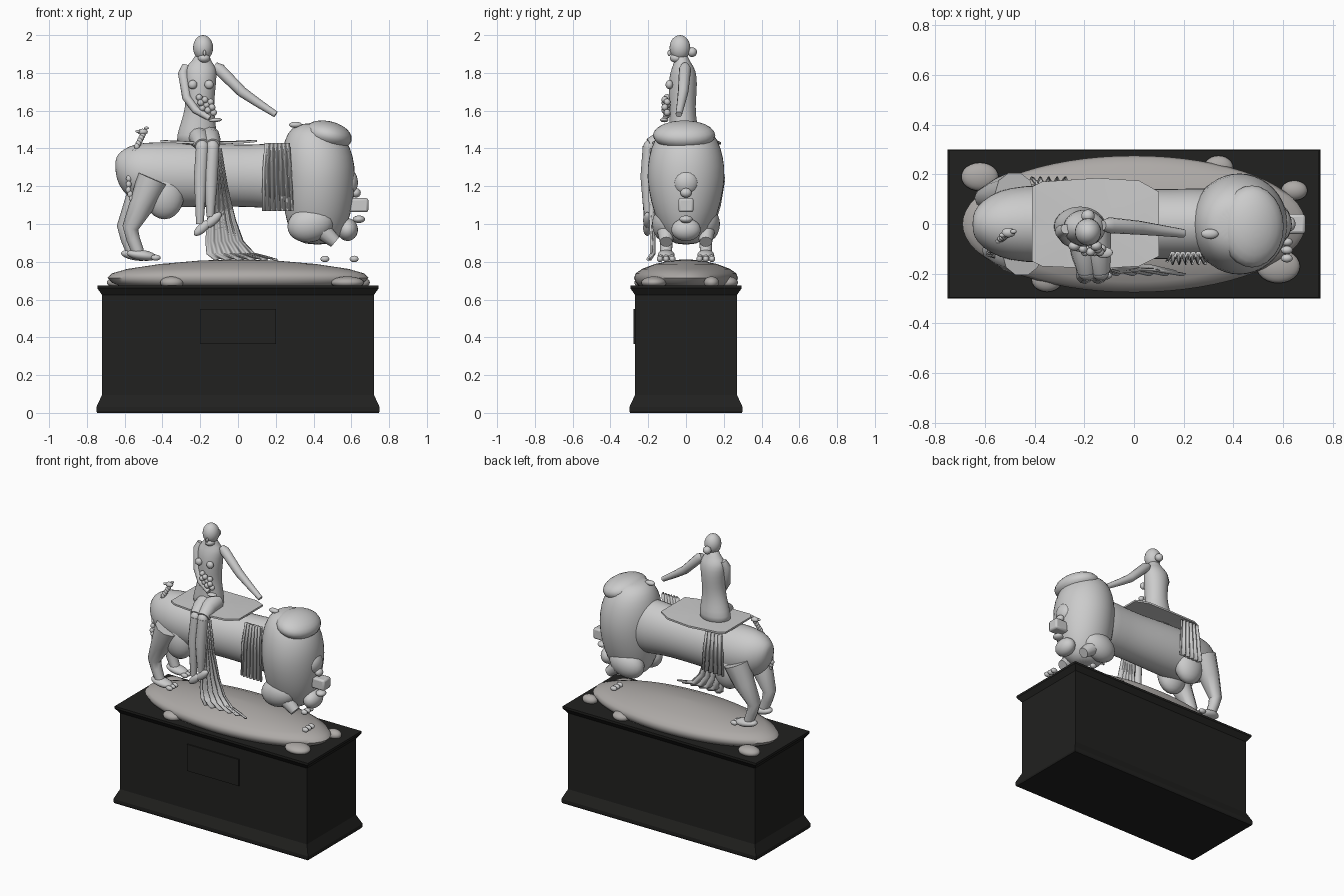
import bpy, bmesh, math
from mathutils import Vector, Matrix


def material(name, c):
    m = bpy.data.materials.new(name)
    m.diffuse_color = (*c, 1)
    return m


BLACK = material("black stone", (0.015, 0.015, 0.014))
EARTH = material("earth", (0.42, 0.40, 0.385))


def finish(name, bm, mat=None, angle=40, subsurf=0):
    bmesh.ops.recalc_face_normals(bm, faces=bm.faces)
    me = bpy.data.meshes.new(name)
    bm.to_mesh(me)
    bm.free()
    ob = bpy.data.objects.new(name, me)
    bpy.context.collection.objects.link(ob)
    if mat:
        me.materials.append(mat)
    bpy.ops.object.select_all(action='DESELECT')
    ob.select_set(True)
    bpy.context.view_layer.objects.active = ob
    bpy.ops.object.shade_smooth_by_angle(angle=math.radians(angle))
    if subsurf:
        ob.modifiers.new("smooth", 'SUBSURF').levels = subsurf
        ob.modifiers["smooth"].render_levels = subsurf
    return ob


def loft(name, rings, mat=None, angle=40, subsurf=0):
    bm = bmesh.new()
    vs = [[bm.verts.new(p) for p in r] for r in rings]
    n = len(vs[0])
    for a, b in zip(vs, vs[1:]):
        for i in range(n):
            bm.faces.new((a[i], a[(i + 1) % n], b[(i + 1) % n], b[i]))
    bm.faces.new(vs[0])
    bm.faces.new(vs[-1])
    return finish(name, bm, mat, angle, subsurf)


def ellipse(c, a, b, n):
    c, a, b = Vector(c), Vector(a), Vector(b)
    return [c + a * math.cos(t * math.tau / n) + b * math.sin(t * math.tau / n) for t in range(n)]


def ball(name, loc, r, tilt=0, mat=None, seg=24):
    bm = bmesh.new()
    m = Matrix.Translation(loc) @ Matrix.Rotation(math.radians(tilt), 4, 'Y') @ Matrix.Diagonal((*r, 1))
    bmesh.ops.create_uvsphere(bm, u_segments=seg, v_segments=seg // 2, radius=1, matrix=m)
    return finish(name, bm, mat, 60)


def tube(name, pts, radii, n=12):
    pts = [Vector(p) for p in pts]
    rings = []
    for i, p in enumerate(pts):
        t = (pts[min(i + 1, len(pts) - 1)] - pts[max(i - 1, 0)]).normalized()
        a = t.cross(Vector((0, 1, 0)) if abs(t.y) < 0.8 else Vector((1, 0, 0))).normalized()
        rings.append(ellipse(p, a * radii[i], t.cross(a) * radii[i], n))
    return loft(name, rings)


def pleats(name, rows, folds, depth):
    # each row: left x, right x, y, z
    bm = bmesh.new()
    n = folds * 6
    grid = [[bm.verts.new((l + (r - l) * i / n, y + depth * math.sin(i * math.tau / 6), z))
             for i in range(n + 1)] for l, r, y, z in rows]
    for a, b in zip(grid, grid[1:]):
        for i in range(n):
            bm.faces.new((a[i], a[i + 1], b[i + 1], b[i]))
    ob = finish(name, bm, angle=60)
    ob.modifiers.new("thickness", 'SOLIDIFY').thickness = 0.01


def box(name, loc, size, mat=None, bevel=0):
    bm = bmesh.new()
    bmesh.ops.create_cube(bm, size=1, matrix=Matrix.Translation(loc) @ Matrix.Diagonal((*size, 1)))
    ob = finish(name, bm, mat, 30)
    if bevel:
        b = ob.modifiers.new("bevel", 'BEVEL')
        b.width, b.segments = bevel, 2


# Plinth with flared foot and cap
prof = [(0.745, 0.295, 0), (0.75, 0.30, 0.01), (0.75, 0.30, 0.03), (0.72, 0.27, 0.095),
        (0.72, 0.27, 0.625), (0.745, 0.295, 0.66), (0.745, 0.295, 0.675)]
loft("plinth", [[(x, y, z), (-x, y, z), (-x, -y, z), (x, -y, z)] for x, y, z in prof], BLACK, 10)
box("plinth_panel", (0, -0.272, 0.457), (0.40, 0.012, 0.185), BLACK)

# Earth mound and rocks
mound = [(0.9, 0.67), (0.97, 0.69), (1, 0.715), (0.97, 0.738), (0.85, 0.762), (0.6, 0.788), (0.3, 0.806), (0.05, 0.813)]
loft("mound", [ellipse((0, 0, z), (0.69 * r, 0, 0), (0, 0.275 * r, 0), 64) for r, z in mound], EARTH, 60)
for x, y, a, b in [(-0.62, 0.19, 0.075, 0.057), (0.34, 0.225, 0.06, 0.05), (0.645, 0.135, 0.053, 0.04),
                   (0.58, -0.17, 0.088, 0.068), (-0.35, -0.225, 0.062, 0.048)]:
    ball("rock", (x, y, 0.69), (a, b, 0.032), 0, EARTH)

# Animal body: x, centre z, half width, half height
body = [(-0.65, 1.31, 0.03, 0.03), (-0.635, 1.29, 0.07, 0.085), (-0.58, 1.275, 0.12, 0.14),
        (-0.5, 1.27, 0.15, 0.165), (-0.38, 1.26, 0.16, 0.175), (-0.2, 1.26, 0.155, 0.172),
        (0, 1.255, 0.145, 0.165), (0.15, 1.255, 0.14, 0.17), (0.3, 1.25, 0.15, 0.19), (0.4, 1.25, 0.13, 0.17)]
loft("animal_body", [ellipse((x, 0, z), (0, w, 0), (0, 0, h), 20) for x, z, w, h in body], None, 60, 1)

# Mane and head
mane = [(0.89, 0.42, 0.06, 0.05), (0.92, 0.42, 0.12, 0.10), (1.0, 0.42, 0.165, 0.15), (1.12, 0.425, 0.19, 0.19),
        (1.25, 0.425, 0.2, 0.212), (1.36, 0.42, 0.195, 0.2), (1.45, 0.41, 0.165, 0.17), (1.51, 0.40, 0.12, 0.12),
        (1.535, 0.40, 0.06, 0.06)]
loft("mane", [ellipse((x, 0, z), (a, 0, 0), (0, b, 0), 20) for z, x, a, b in mane], None, 60, 1)
ball("brow", (0.475, -0.01, 1.47), (0.13, 0.165, 0.075), 12)
ball("face", (0.585, 0, 1.22), (0.05, 0.068, 0.07))
box("muzzle", (0.64, 0, 1.10), (0.10, 0.08, 0.075), None, 0.012)
ball("nose", (0.625, 0, 1.165), (0.025, 0.03, 0.025))
ball("lower_lip", (0.64, 0, 1.025), (0.033, 0.035, 0.02))
ball("chin", (0.58, 0, 0.97), (0.055, 0.078, 0.06))
ball("ear", (0.305, -0.04, 1.525), (0.035, 0.02, 0.016))

# Legs, mirrored on both sides
for s in (-1, 1):
    y = 0.105 * s
    ball("shoulder", (0.385, 0.1 * s, 1.0), (0.125, 0.08, 0.095), -15)
    tube("foreleg", [(0.36, y, 1.03), (0.44, y, 0.97), (0.515, y, 0.905)], [0.06, 0.05, 0.034])
    for i in (-1, 0, 1):
        ball("fore_toe", (0.615 if s < 0 else 0.46, y + 0.033 * i, 0.815), (0.024, 0.017, 0.017), 0, None, 12)
    dx = -0.03 if s > 0 else 0
    ball("haunch", (-0.39, 0.085 * s, 1.155), (0.105, 0.075, 0.13))
    tube("hind_leg", [(-0.45 + dx, y + 0.02 * s, 1.24), (-0.505 + dx, y + 0.015 * s, 1.11),
                      (-0.57 + dx, y, 0.98), (-0.555 + dx, y, 0.92), (-0.525 + dx, y, 0.84)],
         [0.085, 0.068, 0.043, 0.036, 0.032], 10)
    ball("hind_paw", (-0.51 + dx, y, 0.835), (0.08, 0.045, 0.028), 8)
    for i in (-1, 0, 1):
        ball("hind_toe", (-0.435 + dx, y + 0.03 * i, 0.822), (0.026, 0.016, 0.016), 0, None, 12)

# Beaded tail
tail = [Vector(p) for p in [(-0.545, -0.13, 1.09), (-0.58, -0.12, 1.18), (-0.575, -0.09, 1.3),
                            (-0.535, -0.06, 1.41), (-0.505, -0.04, 1.47)]]
for i in range(17):
    k = min(int(i / 4), 3)
    ball("tail_bead", tail[k].lerp(tail[k + 1], i / 4 - k), (0.015, 0.013, 0.018), 0, None, 12)
for x, y, z, r in [(-0.505, -0.035, 1.488, 0.028), (-0.485, -0.03, 1.508, 0.013), (-0.53, -0.045, 1.49, 0.013)]:
    ball("tail_tuft", (x, y, z), (r, r * 0.7, r * 0.6), 0, None, 12)

# Saddle blanket, sagging in the middle
outline = [(-0.41, 0.15), (-0.37, 0.17), (-0.15, 0.185), (0.02, 0.175), (0.1, 0.13),
           (0.1, -0.13), (0.02, -0.17), (-0.15, -0.18), (-0.37, -0.17), (-0.41, -0.15)]
bl = []
for k, up in [(0.02, -0.006), (0.5, -0.006), (1, -0.006), (1, 0.006), (0.5, 0.006), (0.02, 0.006)]:
    bl.append([(-0.155 + (x + 0.155) * k, y * k, 1.432 + up + 0.16 * ((x + 0.155) * k) ** 2 - 0.15 * (y * k) ** 2)
               for x, y in outline])
loft("saddle_blanket", bl)

# Hanging pleated cloths
pleats("chest_cloth", [(0.15, 0.275, -0.13, 1.43), (0.14, 0.285, -0.15, 1.3), (0.135, 0.295, -0.155, 1.07)], 6, 0.012)
pleats("rear_cloth", [(-0.40, -0.27, 0.165, 1.42), (-0.41, -0.26, 0.175, 1.3), (-0.42, -0.25, 0.18, 1.15)], 5, 0.012)
pleats("long_drape", [(-0.15, -0.09, -0.18, 1.40), (-0.135, -0.055, -0.19, 1.2), (-0.155, -0.01, -0.185, 1.02),
                      (-0.165, 0.03, -0.18, 0.91), (-0.16, 0.09, -0.18, 0.845), (-0.12, 0.21, -0.2, 0.815)], 5, 0.011)

# Rider torso: z, centre x, centre y, half width, half depth
torso = [(1.41, -0.22, -0.01, 0.11, 0.08), (1.47, -0.218, -0.01, 0.107, 0.085), (1.54, -0.21, -0.015, 0.092, 0.072),
         (1.62, -0.203, -0.018, 0.075, 0.068), (1.70, -0.2, -0.018, 0.08, 0.076), (1.78, -0.2, -0.015, 0.088, 0.075),
         (1.83, -0.198, -0.015, 0.085, 0.06), (1.86, -0.193, -0.02, 0.05, 0.04), (1.91, -0.187, -0.03, 0.033, 0.033)]
loft("rider_torso", [ellipse((x, y, z), (a, 0, 0), (0, b, 0), 20) for z, x, y, a, b in torso], None, 60, 1)
ball("rider_head", (-0.185, -0.032, 1.933), (0.053, 0.055, 0.067))
ball("rider_chin", (-0.18, -0.05, 1.878), (0.033, 0.035, 0.025))
ball("rider_nose", (-0.177, -0.088, 1.905), (0.008, 0.01, 0.016), 0, None, 12)
ball("hair_bun", (-0.185, 0.032, 1.91), (0.027, 0.026, 0.026))
for x in (-0.24, -0.153):
    ball("breast", (x, -0.088, 1.738), (0.024, 0.02, 0.024))

# Rider arms
tube("bent_arm", [(-0.275, -0.02, 1.84), (-0.29, -0.03, 1.80), (-0.272, -0.06, 1.67), (-0.225, -0.09, 1.605),
                  (-0.15, -0.11, 1.56)], [0.02, 0.028, 0.024, 0.021, 0.015])
tube("reaching_arm", [(-0.125, -0.005, 1.84), (-0.10, -0.005, 1.82), (0.02, -0.015, 1.70), (0.10, -0.025, 1.645),
                      (0.2, -0.038, 1.58)], [0.02, 0.032, 0.028, 0.023, 0.017])
ball("hand", (-0.12, -0.115, 1.55), (0.035, 0.022, 0.011), -5)

# Small fruit bunch held at the waist
for i in range(9):
    ball("berry", (-0.205 + 0.03 * (i % 3) + 0.008 * (i // 3), -0.1 - 0.012 * (i % 2), 1.67 - 0.028 * (i // 3) - 0.012 * (i % 3)),
         (0.018, 0.018, 0.018), 0, None, 12)

# Rider legs hanging over the near side
for x, zf in ((-0.2, 0.98), (-0.145, 1.02)):
    tube("thigh", [(x - 0.01, -0.03, 1.46), (x, -0.12, 1.45), (x + 0.01, -0.19, 1.415)], [0.06, 0.052, 0.04])
    ball("knee", (x + 0.01, -0.195, 1.405), (0.035, 0.032, 0.04))
    tube("shin", [(x + 0.012, -0.195, 1.41), (x + 0.002, -0.205, 1.25), (x, -0.203, 1.12), (x - 0.002, -0.2, zf + 0.02)],
         [0.034, 0.036, 0.027, 0.02])
    ball("foot", (x + 0.012, -0.205, zf), (0.058, 0.022, 0.025), -42)
